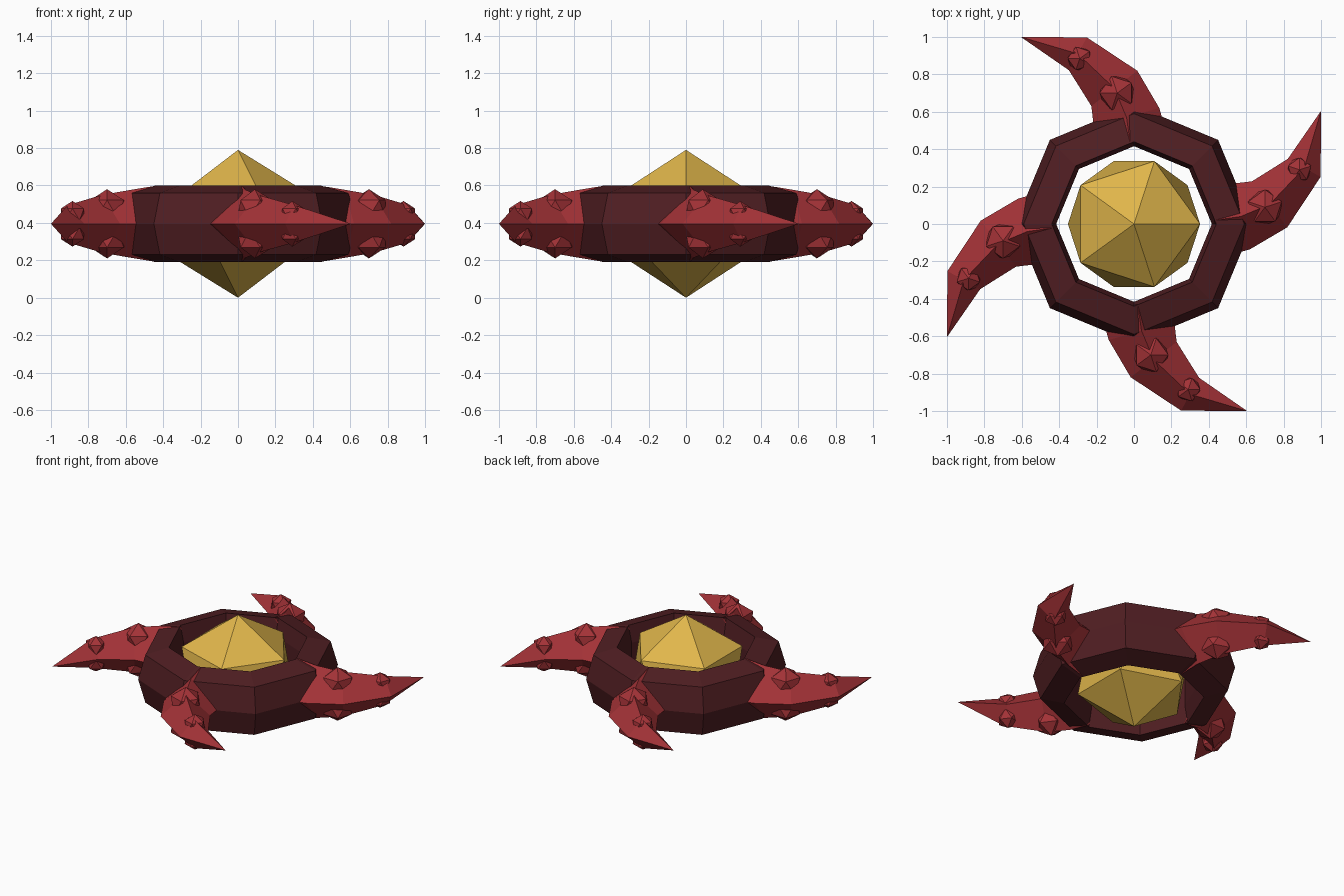
import bpy, bmesh
from math import cos, sin, pi
from mathutils import Vector, Matrix

if "Cube" in bpy.data.objects:
    bpy.data.objects.remove(bpy.data.objects["Cube"])

ZC = 0.395  # height of the middle plane


def material(name, rgb):
    m = bpy.data.materials.new(name)
    m.diffuse_color = (*rgb, 1)
    m.use_nodes = True
    m.node_tree.nodes["Principled BSDF"].inputs["Base Color"].default_value = m.diffuse_color
    return m


GOLD = material("gold", (0.75, 0.47, 0.07))
DARK = material("dark_red", (0.08, 0.013, 0.016))
RED = material("red", (0.37, 0.032, 0.038))


def finish(bm, name, mat, angle=0):
    bmesh.ops.recalc_face_normals(bm, faces=bm.faces)
    me = bpy.data.meshes.new(name)
    bm.to_mesh(me)
    bm.free()
    me.materials.append(mat)
    ob = bpy.data.objects.new(name, me)
    ob.matrix_world = Matrix.Translation((0, 0, ZC)) @ Matrix.Rotation(angle, 4, 'Z')
    bpy.context.collection.objects.link(ob)
    return ob


def skin(bm, loops, closed):
    n = len(loops[0])
    count = len(loops) if closed else len(loops) - 1
    for i in range(count):
        a, b = loops[i], loops[(i + 1) % len(loops)]
        for j in range(n):
            k = (j + 1) % n
            bm.faces.new((a[j], a[k], b[k], b[j]))


# Gold core
bm = bmesh.new()
bmesh.ops.create_icosphere(bm, subdivisions=1, radius=0.395)
finish(bm, "core", GOLD)

# Octagonal ring, lathed from its cross-section
profile = [(0.636, 0), (0.59, 0.165), (0.44, 0.205), (0.416, 0.09),
           (0.416, -0.09), (0.44, -0.205), (0.59, -0.165)]
bm = bmesh.new()
loops = [[bm.verts.new((r * cos(i * pi / 4), r * sin(i * pi / 4), z)) for r, z in profile]
         for i in range(8)]
skin(bm, loops, True)
finish(bm, "ring", DARK)

# Curved horns with a diamond cross-section: x, y, radius
path = [(0.02, -0.43, 0.205), (0.04, -0.57, 0.182), (0.105, -0.725, 0.155), (0.30, -0.91, 0.10)]
tip = (0.605, -1.0)
# Warts on the horns: x, y, height, radius
warts = [(0.09, -0.70, 0.08, 0.105), (0.29, -0.885, 0.05, 0.072)]

for q in range(4):
    bm = bmesh.new()
    pts = [Vector((x, y, 0)) for x, y, r in path] + [Vector((*tip, 0))]
    loops = []
    for i, (x, y, r) in enumerate(path):
        t = (pts[i + 1] - pts[max(i - 1, 0)]).normalized()
        side, up = Vector((-t.y, t.x, 0)) * r, Vector((0, 0, r))
        loops.append([bm.verts.new(pts[i] + d) for d in (side, up, -side, -up)])
    skin(bm, loops, False)
    bm.faces.new(loops[0])
    end = bm.verts.new(pts[-1])
    for j in range(4):
        bm.faces.new((loops[-1][j], loops[-1][(j + 1) % 4], end))
    finish(bm, f"horn_{q + 1}", RED, q * pi / 2)

    bm = bmesh.new()
    for x, y, h, r in warts:
        for s in (1, -1):
            flip = Matrix.Rotation(0 if s > 0 else pi, 4, 'X')
            bmesh.ops.create_icosphere(bm, subdivisions=1, radius=r,
                                       matrix=Matrix.Translation((x, y, h * s)) @ flip)
    finish(bm, f"horn_warts_{q + 1}", RED, q * pi / 2)
